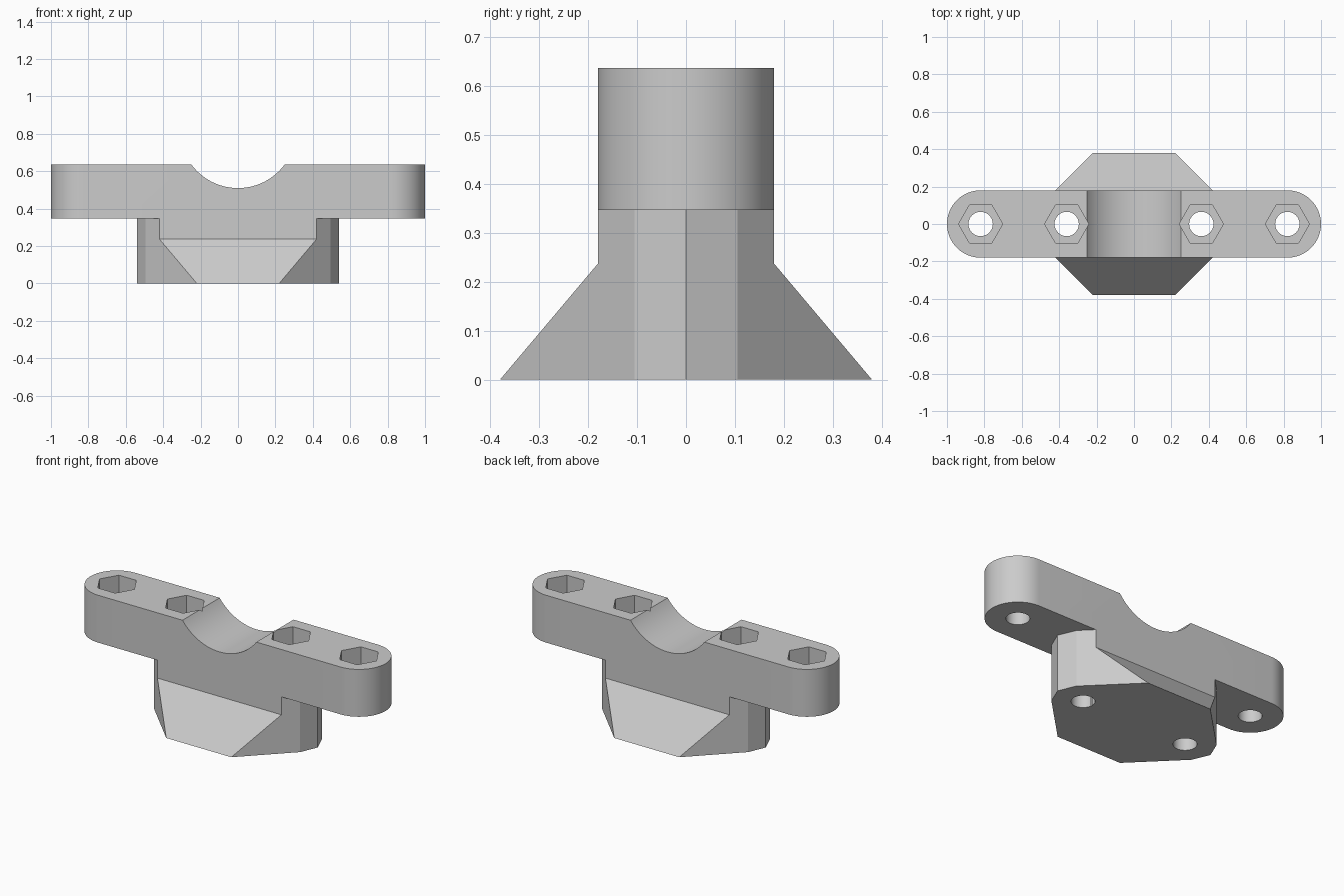
import bpy, bmesh
from math import cos, sin, pi, radians
from mathutils import Vector

cube = bpy.data.objects.get("Cube")
if cube:
    bpy.data.objects.remove(cube, do_unlink=True)

TOP, BAR_BOTTOM, HALF_W = 0.637, 0.347, 0.18
BOLT_X = (-0.82, -0.36, 0.36, 0.82)

grey = bpy.data.materials.new("plain grey")
grey.use_nodes = True
grey.diffuse_color = (0.6, 0.6, 0.6, 1)
grey.node_tree.nodes["Principled BSDF"].inputs["Base Color"].default_value = (0.6, 0.6, 0.6, 1)


def arc(cx, cy, r, start, end, n):
    """n + 1 points along an arc."""
    angles = [start + (end - start) * i / n for i in range(n + 1)]
    return [(cx + r * cos(a), cy + r * sin(a)) for a in angles]


def prism(name, points, lo, hi, axis="Z"):
    """Extrude a closed outline along an axis: (x, y) along Z, (x, z) along Y, (y, z) along X."""
    place = {"Z": lambda p: (p[0], p[1], lo),
             "Y": lambda p: (p[0], lo, p[1]),
             "X": lambda p: (lo, p[0], p[1])}[axis]
    step = Vector([hi - lo if a == axis else 0 for a in "XYZ"])
    bm = bmesh.new()
    face = bm.faces.new([bm.verts.new(place(p)) for p in points])
    grown = bmesh.ops.extrude_face_region(bm, geom=[face])["geom"]
    bmesh.ops.translate(bm, vec=step, verts=[g for g in grown if isinstance(g, bmesh.types.BMVert)])
    bmesh.ops.recalc_face_normals(bm, faces=bm.faces)
    mesh = bpy.data.meshes.new(name)
    bm.to_mesh(mesh)
    bm.free()
    mesh.materials.append(grey)
    obj = bpy.data.objects.new(name, mesh)
    bpy.context.collection.objects.link(obj)
    return obj


def combine(target, tool, operation):
    """Apply a boolean to target and discard the tool."""
    mod = target.modifiers.new("cut", "BOOLEAN")
    mod.object, mod.operation, mod.solver = tool, operation, "EXACT"
    bpy.ops.object.select_all(action="DESELECT")
    bpy.context.view_layer.objects.active = target
    target.select_set(True)
    bpy.ops.object.modifier_apply(modifier=mod.name)
    bpy.data.objects.remove(tool, do_unlink=True)


# Round-ended bar
end = 1 - HALF_W
slot = arc(end, 0, HALF_W, -pi / 2, pi / 2, 32) + arc(-end, 0, HALF_W, pi / 2, 3 * pi / 2, 32)
body = prism("clamp_body", slot, BAR_BOTTOM, TOP)

# Flared foot: faceted plan trimmed by a sloping side profile
quarter = [(0.10, -0.50), (0.495, -0.105), (0.54, 0)]
right = quarter + [(x, -y) for x, y in reversed(quarter[:2])]
plan = right + [(-x, y) for x, y in reversed(right)]
foot = prism("foot", plan, -0.1, 0.6)
side = [(0.38, 0), (HALF_W, 0.237), (HALF_W, 0.45)]
profile = side + [(-y, z) for y, z in reversed(side)]
combine(foot, prism("foot_profile", profile, -1, 1, "X"), "INTERSECT")
combine(body, foot, "UNION")

# Saddle groove across the top
combine(body, prism("saddle", arc(0, 0.82, 0.31, 0, 2 * pi, 96)[:-1], -0.5, 0.5, "Y"), "DIFFERENCE")

# Bolt holes with hexagonal pockets
for x in BOLT_X:
    combine(body, prism("hole", arc(x, 0, 0.065, 0, 2 * pi, 48)[:-1], -0.2, 1), "DIFFERENCE")
    combine(body, prism("pocket", arc(x, 0, 0.118, 0, 2 * pi, 6)[:-1], TOP - 0.145, 1), "DIFFERENCE")

bpy.ops.object.select_all(action="DESELECT")
bpy.context.view_layer.objects.active = body
body.select_set(True)
bpy.ops.object.shade_smooth_by_angle(angle=radians(15))
